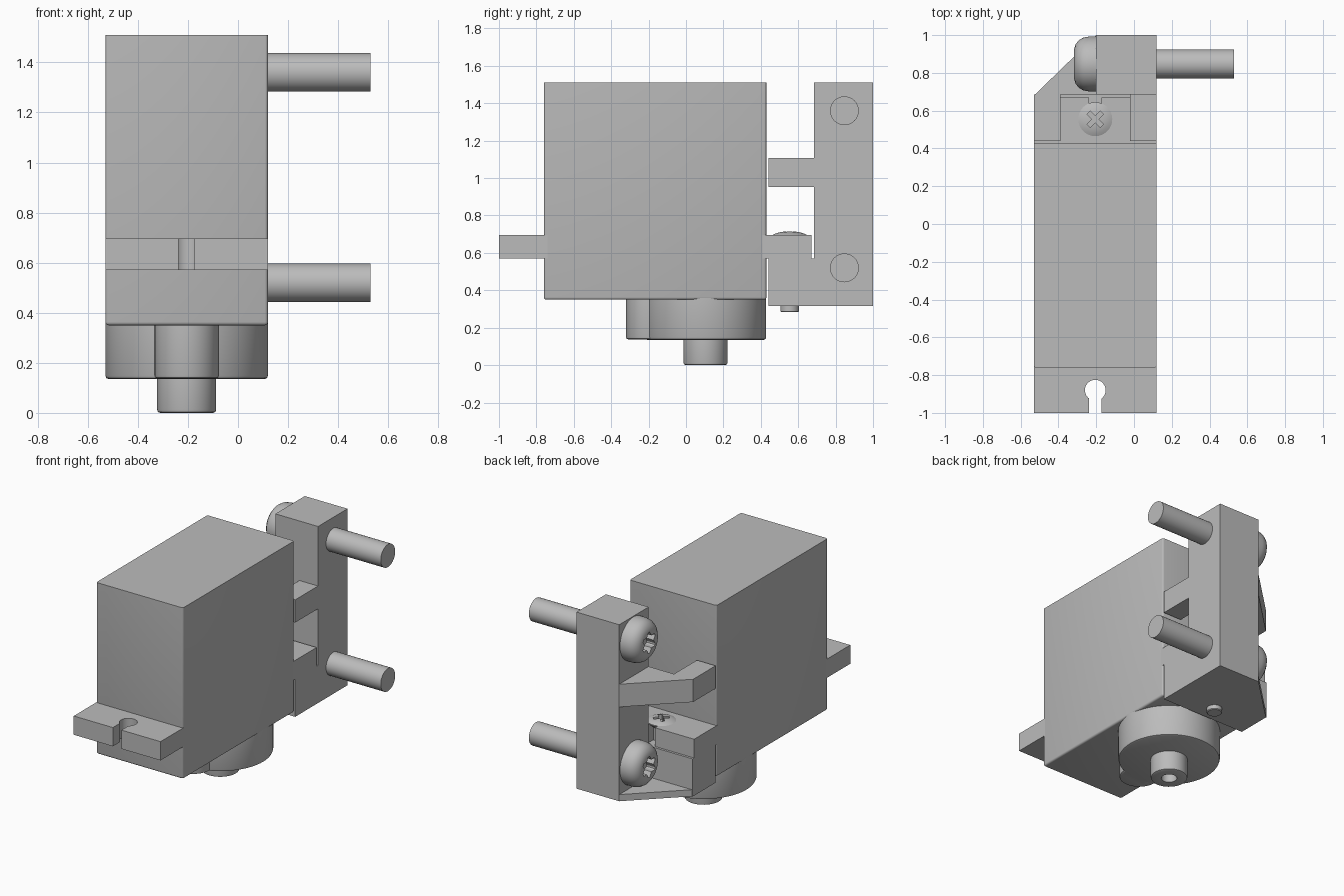
import bpy, bmesh
from math import sin, cos, pi, radians, asin
from mathutils import Matrix

cube = bpy.data.objects.get("Cube")
if cube:
    bpy.data.objects.remove(cube, do_unlink=True)

GREY = (0.5, 0.5, 0.5, 1)
mat = bpy.data.materials.new("plain grey")
mat.use_nodes = True
mat.diffuse_color = GREY
mat.node_tree.nodes["Principled BSDF"].inputs["Base Color"].default_value = GREY


def finish(bm, name, matrix=Matrix()):
    bmesh.ops.transform(bm, matrix=matrix, verts=bm.verts)
    bmesh.ops.recalc_face_normals(bm, faces=bm.faces)
    mesh = bpy.data.meshes.new(name)
    bm.to_mesh(mesh)
    bm.free()
    mesh.materials.append(mat)
    obj = bpy.data.objects.new(name, mesh)
    bpy.context.collection.objects.link(obj)
    smooth(obj)
    return obj


def smooth(obj):
    bpy.ops.object.select_all(action='DESELECT')
    obj.select_set(True)
    bpy.context.view_layer.objects.active = obj
    bpy.ops.object.shade_smooth_by_angle(angle=radians(30))


def prism(name, points, z0, z1, matrix=Matrix()):
    """Extrude a flat outline from z0 to z1."""
    bm = bmesh.new()
    face = bm.faces.new([bm.verts.new((x, y, z0)) for x, y in points])
    top = bmesh.ops.extrude_face_region(bm, geom=[face])["geom"]
    verts = [v for v in top if isinstance(v, bmesh.types.BMVert)]
    bmesh.ops.translate(bm, verts=verts, vec=(0, 0, z1 - z0))
    return finish(bm, name, matrix)


def box(name, x0, x1, y0, y1, z0, z1):
    return prism(name, [(x0, y0), (x1, y0), (x1, y1), (x0, y1)], z0, z1)


def lathe(name, profile, matrix, n=48):
    """Spin (radius, height) pairs about local z, with flat end caps."""
    bm = bmesh.new()
    rings = [[bm.verts.new((r * cos(2 * pi * i / n), r * sin(2 * pi * i / n), h))
              for i in range(n)] for r, h in profile]
    for a, b in zip(rings, rings[1:]):
        for i in range(n):
            j = (i + 1) % n
            bm.faces.new((a[i], a[j], b[j], b[i]))
    bm.faces.new(rings[0])
    bm.faces.new(rings[-1])
    return finish(bm, name, matrix)


def combine(obj, tool, operation):
    """Apply a boolean and remove its tool."""
    mod = obj.modifiers.new("combine", 'BOOLEAN')
    mod.operation, mod.solver, mod.object = operation, 'EXACT', tool
    bpy.context.view_layer.objects.active = obj
    bpy.ops.object.modifier_apply(modifier=mod.name)
    bpy.data.objects.remove(tool, do_unlink=True)
    smooth(obj)


def at(x, y, z):
    return Matrix.Translation((x, y, z))


LEFT, RIGHT, MID = -0.53, 0.12, -0.205

# Motor case: rounded everywhere but around the top face
bm = bmesh.new()
bmesh.ops.create_cube(bm, size=1, matrix=at(MID, -0.165, 0.93)
                      @ Matrix.Diagonal((0.65, 1.19, 1.16, 1)))
edges = [e for e in bm.edges if min(v.co.z for v in e.verts) < 1]
bmesh.ops.bevel(bm, geom=edges, offset=0.013, segments=3, profile=0.5, affect='EDGES')
finish(bm, "motor_case")

# Mounting tabs with keyhole slots, mirrored front to back
HOLE_R, SLOT = 0.055, 0.032
start = asin(SLOT / HOLE_R)
arc = []
for i in range(25):
    a = -pi / 2 - start - i * (2 * pi - 2 * start) / 24
    arc.append((MID + HOLE_R * cos(a), -0.88 + HOLE_R * sin(a)))
outline = [(LEFT, -0.74), (LEFT, -1), (MID - SLOT, -1)] + arc \
    + [(MID + SLOT, -1), (RIGHT, -1), (RIGHT, -0.74)]
prism("front_tab", outline, 0.57, 0.697)
prism("rear_tab", [(x, -0.33 - y) for x, y in outline], 0.57, 0.697)

# Gear housing: large and small drums under the case, with output shaft
housing = lathe("gear_housing", [(0.311, 0.135), (0.321, 0.139), (0.325, 0.15), (0.325, 0.36)],
                at(MID, 0.104, 0), 72)
small = lathe("small_drum", [(0.116, 0.137), (0.125, 0.141), (0.128, 0.15), (0.128, 0.358)],
              at(MID, -0.192, 0))
combine(housing, small, 'UNION')
lathe("output_shaft", [(0.05, 0.1), (0.05, 0), (0.106, 0), (0.115, 0.004), (0.118, 0.014),
                       (0.118, 0.14)], at(MID, 0.104, 0))

# Bracket: upright bar, notched upper arm, lower block and thin gusset
box("bracket_upright", -0.2, RIGHT, 0.685, 1, 0.315, 1.51)
prism("bracket_upper_arm",
      [(LEFT, 0.44), (-0.39, 0.44), (-0.39, 0.685), (-0.02, 0.685), (-0.02, 0.44),
       (RIGHT, 0.44), (RIGHT, 0.69), (-0.19, 0.69), (-0.19, 1), (-0.2, 1), (LEFT, 0.68)],
      0.953, 1.107)
block = box("bracket_lower_block", LEFT, RIGHT, 0.44, 0.686, 0.315, 0.57)
bore = lathe("bore_cutter", [(0.05, 0.2), (0.05, 0.7)], at(MID, 0.555, 0))
combine(block, bore, 'DIFFERENCE')
prism("bracket_gusset", [(LEFT, 0.68), (-0.19, 0.68), (-0.19, 1), (-0.2, 1)], 0.315, 0.36)


# Long side screws with six-lobed sockets in domed heads
def side_screw(name, z):
    place = at(0, 0.847, z) @ Matrix.Rotation(pi / 2, 4, 'Y')
    lathe(name + "_shank", [(0.077, 0.1), (0.077, 0.53)], place)
    head = lathe(name + "_head", [(0.08, -0.317), (0.105, -0.309), (0.126, -0.292),
                                  (0.139, -0.27), (0.145, -0.24), (0.145, -0.195)], place)
    star = []
    for i in range(48):
        a = 2 * pi * i / 48
        r = 0.06 + 0.012 * cos(6 * a)
        star.append((r * cos(a), r * sin(a)))
    combine(head, prism("socket_cutter", star, -0.4, -0.255, place), 'DIFFERENCE')


side_screw("upper_screw", 1.36)
side_screw("lower_screw", 0.52)

# Tab screw with domed cross-slot head
tab_place = at(MID, 0.555, 0)
lathe("tab_screw_shank", [(0.045, 0.283), (0.05, 0.288), (0.05, 0.66)], tab_place)
tab_head = lathe("tab_screw_head", [(0.05, 0.655), (0.09, 0.69), (0.09, 0.697), (0.075, 0.704),
                                    (0.055, 0.71), (0.03, 0.714), (0.008, 0.715)], tab_place)
W, L = 0.012, 0.05
cross = [(W, W), (W, L), (-W, L), (-W, W), (-L, W), (-L, -W),
         (-W, -W), (-W, -L), (W, -L), (W, -W), (L, -W), (L, W)]
combine(tab_head, prism("cross_cutter", cross, 0.675, 0.8,
                        tab_place @ Matrix.Rotation(pi / 4, 4, 'Z')), 'DIFFERENCE')
